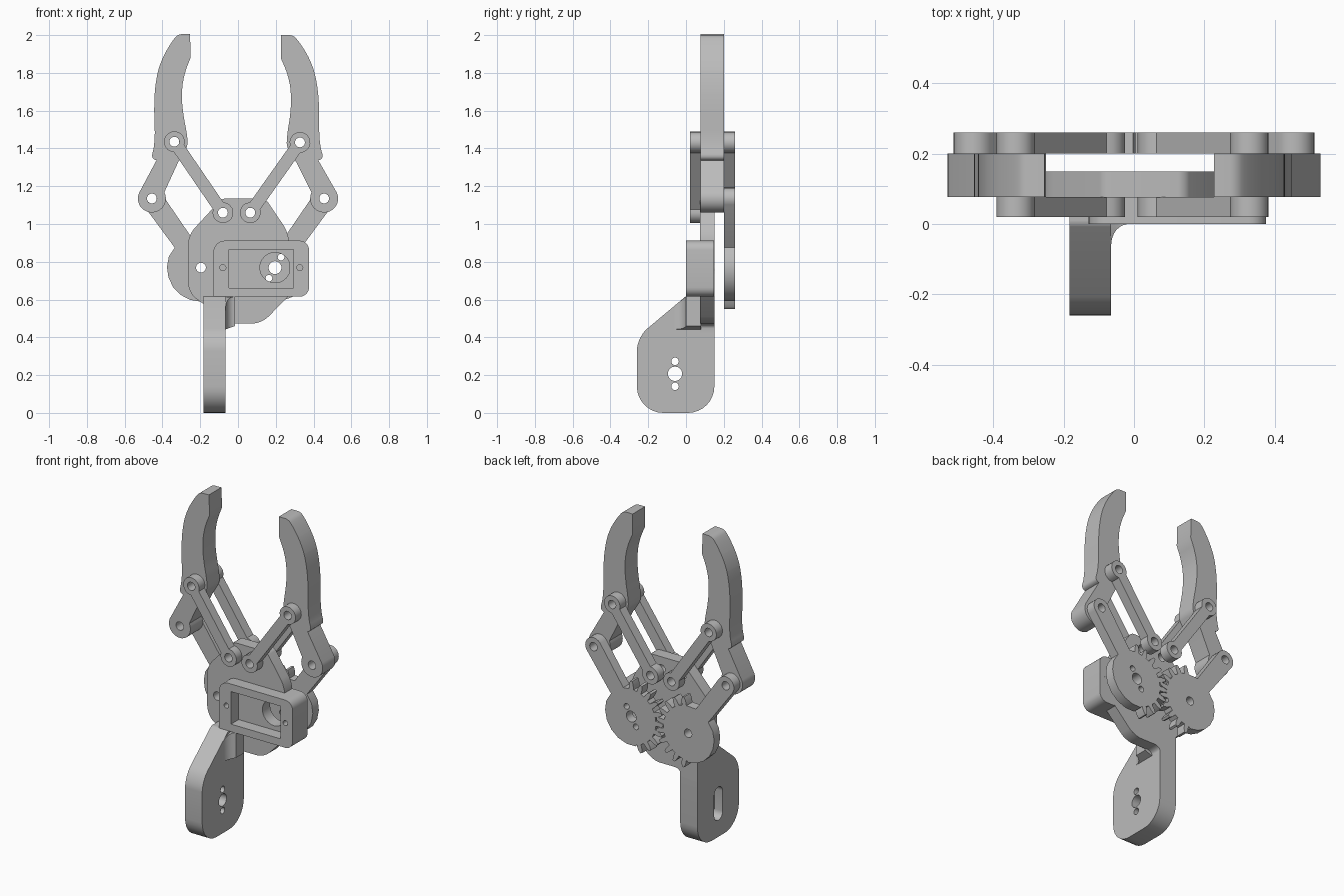
import bpy, bmesh
from math import sin, cos, asin, atan2, pi, radians, hypot
from mathutils import Vector

cube = bpy.data.objects.get("Cube")
if cube:
    bpy.data.objects.remove(cube, do_unlink=True)

grey = bpy.data.materials.new("plain grey")
grey.use_nodes = True
grey.diffuse_color = (0.5, 0.5, 0.5, 1)
grey.node_tree.nodes["Principled BSDF"].inputs["Base Color"].default_value = (0.5, 0.5, 0.5, 1)


def arc(c, r, start, end, n):
    return [(c[0] + r * cos(start + (end - start) * i / n),
             c[1] + r * sin(start + (end - start) * i / n)) for i in range(n + 1)]


def hole(x, z, r, n=24):
    return arc((x, z), r, 0, 2 * pi, n)[:-1]


def soften(corners, steps=6):
    """Outline whose corners (u, v, d) are rounded off over the distance d."""
    out = []
    for i, (u, v, d) in enumerate(corners):
        p = Vector((u, v))
        if d == 0:
            out.append((u, v))
            continue
        ends = []
        for q in (corners[i - 1], corners[(i + 1) % len(corners)]):
            e = Vector(q[:2]) - p
            ends.append(p + e.normalized() * min(d, 0.48 * e.length))
        a, b = ends
        ha, hb = a.lerp(p, 0.55), b.lerp(p, 0.55)
        for k in range(steps + 1):
            t = k / steps
            s = 1 - t
            out.append(tuple(a * s**3 + ha * 3 * s * s * t + hb * 3 * s * t * t + b * t**3))
    return out


def slab(name, loops, lo, hi, axis="y"):
    """Flat part: first loop is the outline, the others are holes."""
    place = {"x": lambda u, v: (lo, u, v), "y": lambda u, v: (u, lo, v),
             "z": lambda u, v: (u, v, lo)}[axis]
    bm = bmesh.new()
    edges = []
    for loop in loops:
        vs = [bm.verts.new(place(u, v)) for u, v in loop]
        edges += [bm.edges.new((vs[i - 1], vs[i])) for i in range(len(vs))]
    bmesh.ops.triangle_fill(bm, use_beauty=True, edges=edges)
    res = bmesh.ops.extrude_face_region(bm, geom=bm.faces[:])
    moved = [g for g in res["geom"] if isinstance(g, bmesh.types.BMVert)]
    shift = Vector([hi - lo if a == axis else 0 for a in "xyz"])
    bmesh.ops.translate(bm, verts=moved, vec=shift)
    bmesh.ops.recalc_face_normals(bm, faces=bm.faces[:])
    me = bpy.data.meshes.new(name)
    bm.to_mesh(me)
    bm.free()
    me.materials.append(grey)
    ob = bpy.data.objects.new(name, me)
    bpy.context.collection.objects.link(ob)
    bpy.ops.object.select_all(action="DESELECT")
    ob.select_set(True)
    bpy.context.view_layer.objects.active = ob
    bpy.ops.object.shade_smooth_by_angle(angle=radians(28))
    return ob


def mirror(loops, s):
    return [[(s * u, v) for u, v in loop] for loop in loops]


PIVOT, KNUCKLE = (0.456, 1.135), (0.328, 1.432)
GEAR = (0.196, 0.769)


def swing(p, angle):
    """Turn a point outward about the claw pivot."""
    dx, dz = p[0] - PIVOT[0], p[1] - PIVOT[1]
    return (PIVOT[0] + dx * cos(angle) + dz * sin(angle),
            PIVOT[1] - dx * sin(angle) + dz * cos(angle))


def claw_loops(angle):
    upper = soften([
        (0.31, 1.325, 0), (0.257, 1.41, 0.02), (0.26, 1.475, 0.04), (0.278, 1.58, 0.06),
        (0.283, 1.69, 0.06), (0.265, 1.79, 0.06), (0.228, 1.875, 0), (0.228, 2, 0),
        (0.293, 2, 0.02), (0.335, 1.95, 0.06), (0.388, 1.86, 0.06), (0.417, 1.76, 0.06),
        (0.43, 1.634, 0.06), (0.43, 1.43, 0.06), (0.455, 1.34, 0.03)], 4)
    heel = arc(PIVOT, 0.074, radians(25), radians(-205), 20)
    loops = [upper + heel, hole(*PIVOT, 0.026), hole(*KNUCKLE, 0.026)]
    return [[swing(p, angle) for p in loop] for loop in loops]


def link_loops(p, q, r=0.055, w=0.033):
    d, a = atan2(q[1] - p[1], q[0] - p[0]), asin(w / r)
    outline = arc(p, r, d + a, d + 2 * pi - a, 14) + arc(q, r, d + pi + a, d + 3 * pi - a, 14)
    return [outline, hole(*p, 0.026), hole(*q, 0.026)]


def gear_loops(driven, first, count=10, pitch=radians(18)):
    def at(r, a):
        return (GEAR[0] + r * cos(a), GEAR[1] + r * sin(a))
    aim = atan2(PIVOT[1] - GEAR[1], PIVOT[0] - GEAR[0])
    half = asin(0.052 / 0.175)
    # arm reaching out to the claw pivot
    pts = [at(0.175, aim - half)] + arc(PIVOT, 0.057, aim - pi / 2, aim + pi / 2, 10)
    pts.append(at(0.175, aim + half))
    # teeth on the meshing side
    for k in range(count):
        c = first + k * pitch
        pts += [at(r, c + f * pitch) for r, f in
                ((0.17, -0.29), (0.2, -0.22), (0.221, -0.1),
                 (0.221, 0.1), (0.2, 0.22), (0.17, 0.29))]
    # plain faceted rim
    start, end = first + (count - 0.5) * pitch, aim - half + 2 * pi
    pts += arc(GEAR, 0.18, start, end, 7)[:-1]
    loops = [pts, hole(*PIVOT, 0.026)]
    if driven:
        loops += [hole(*GEAR, 0.034)] + [hole(*at(t, radians(60)), 0.018, 14) for t in (0.064, -0.064)]
    else:
        loops.append(hole(*GEAR, 0.026))
    return loops


# Claws, links and gears on both sides
for side, s, angle, base in (("left", 1, 0, 0.065), ("right", -1, 0.03, 0.08)):
    slab(side + "_claw", mirror(claw_loops(angle), s), 0.077, 0.2)
    link = mirror(link_loops((base, 1.06), swing(KNUCKLE, angle)), s)
    slab(side + "_front_link", link, 0.02, 0.077)
    slab(side + "_rear_link", link, 0.2, 0.26)
    gear = gear_loops(s > 0, radians(90 if s > 0 else 99))
    slab(side + "_gear_arm", mirror(gear, s), 0.2, 0.26)

# Base plate
horn_opening = hole(*GEAR, 0.08, 32)
screws = [hole(x, 0.769, 0.016, 16) for x in (-0.08, 0.327)]
plate = soften([
    (-0.085, 1.135, 0.02), (0.145, 1.135, 0.02), (0.27, 0.95, 0.05), (0.27, 0.62, 0),
    (0.125, 0.473, 0.05), (-0.065, 0.473, 0.04), (-0.065, 0.42, 0), (-0.18, 0.42, 0),
    (-0.18, 0.575, 0), (-0.265, 0.635, 0.06), (-0.265, 0.94, 0.05)])
slab("base_plate", [plate, horn_opening, hole(-0.196, 0.769, 0.026)] + screws
     + [hole(x, 1.06, 0.026) for x in (-0.08, 0.065)], 0.075, 0.15)

# Servo housing: open frame in front, floor behind
box = soften([(-0.13, 0.615, 0), (0.376, 0.615, 0.05), (0.376, 0.912, 0.05), (-0.13, 0.912, 0.06)])
window = [(-0.048, 0.662), (0.294, 0.662), (0.294, 0.865), (-0.048, 0.865)]
slab("housing_frame", [box, window] + screws, 0, 0.08)
slab("housing_floor", [box, horn_opening] + screws, 0.08, 0.149)

# Mounting leg: recessed on its outer side
leg = soften([(-0.26, 0, 0.14), (0.15, 0, 0.14), (0.15, 0.618, 0), (0, 0.618, 0.01),
              (-0.26, 0.4, 0.07)], 8)
HY, HZ = -0.058, 0.207
recess = arc((HY, HZ + 0.062), 0.042, 0, pi, 12) + arc((HY, HZ - 0.062), 0.042, pi, 2 * pi, 12)
slab("leg_outer_half", [leg, recess], -0.183, -0.125, "x")
slab("leg_inner_half", [leg, hole(HY, HZ, 0.038)]
     + [hole(HY, HZ + d, 0.02, 16) for d in (0.066, -0.066)], -0.125, -0.065, "x")

# Curved web between leg and housing, trimmed to the leg's slope
web = arc((-0.015, -0.06), 0.05, pi, pi / 2, 8)
web = [(x, -0.06 + (y + 0.06) * 1.2) for x, y in web] + [(-0.015, 0.08), (-0.08, 0.08), (-0.08, -0.06)]
gusset = slab("leg_web", [web], 0.46, 0.616, "z")
for v in gusset.data.vertices:
    if v.co.z > 0.6:
        v.co.z += 0.84 * min(v.co.y, 0)
    else:
        v.co.z -= 0.35 * max(-0.015 - v.co.x, 0)
